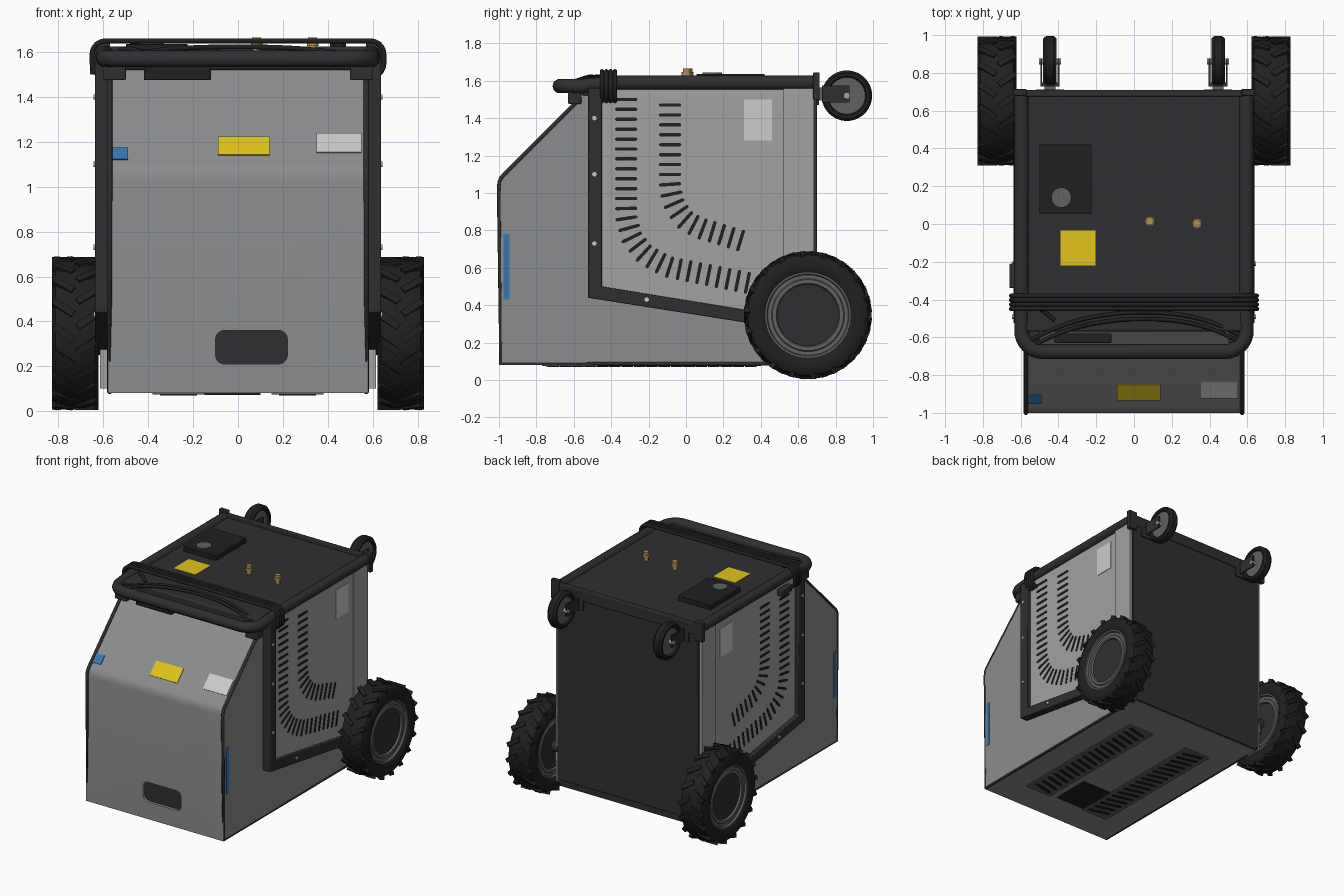
import bpy, bmesh, math
from mathutils import Matrix, Vector

if "Cube" in bpy.data.objects:
    bpy.data.objects.remove(bpy.data.objects["Cube"])


def mat(name, r, g, b):
    m = bpy.data.materials.new(name)
    m.diffuse_color = (r, g, b, 1)
    m.use_nodes = True
    m.node_tree.nodes["Principled BSDF"].inputs["Base Color"].default_value = m.diffuse_color
    return m


GREY = mat("shell_grey", .26, .265, .27)
LIGHT = mat("panel_grey", .36, .36, .36)
PALE = mat("pale_label", .55, .55, .55)
DARK = mat("dark_plastic", .028, .028, .031)
BLACK = mat("black_rubber", .014, .014, .015)
RIM = mat("rim_grey", .12, .12, .115)
YELLOW = mat("yellow", .75, .55, .01)
BLUE = mat("blue", .04, .18, .45)
BRASS = mat("brass", .45, .3, .09)


def finish(name, data, m, mirror=False, bevel=0):
    o = bpy.data.objects.new(name, data)
    bpy.context.collection.objects.link(o)
    data.materials.append(m)
    if bevel:
        b = o.modifiers.new("bevel", 'BEVEL')
        b.width, b.segments = bevel, 2
    if mirror:
        o.modifiers.new("mirror", 'MIRROR')
    return o


def mesh(name, bm, m, **kw):
    bmesh.ops.recalc_face_normals(bm, faces=bm.faces)
    me = bpy.data.meshes.new(name)
    bm.to_mesh(me)
    bm.free()
    return finish(name, me, m, **kw)


def prism(name, polys, lo, hi, m, axis='x', **kw):
    """Extrude one or more 2D outlines along an axis."""
    place = {'x': lambda p, h: (h, *p), 'y': lambda p, h: (p[0], h, p[1]), 'z': lambda p, h: (*p, h)}[axis]
    bm = bmesh.new()
    for pts in polys:
        a, b = ([bm.verts.new(place(p, h)) for p in pts] for h in (lo, hi))
        bm.faces.new(a)
        bm.faces.new(b[::-1])
        for i in range(len(pts)):
            bm.faces.new((a[i - 1], a[i], b[i], b[i - 1]))
    return mesh(name, bm, m, **kw)


def rect(a0, a1, b0, b1):
    return [(a0, b0), (a1, b0), (a1, b1), (a0, b1)]


def box(name, x, y, z, m, **kw):
    return prism(name, [rect(*x, *y)], *z, m, 'z', **kw)


def rounded(a0, a1, b0, b1, r, n=5):
    out = []
    for k, (a, b) in enumerate([(a1 - r, b1 - r), (a0 + r, b1 - r), (a0 + r, b0 + r), (a1 - r, b0 + r)]):
        for i in range(n + 1):
            t = (k + i / n) * math.pi / 2
            out.append((a + r * math.cos(t), b + r * math.sin(t)))
    return out


def capsule(c, d, length, r):
    """Slot outline centred on c, running along direction d."""
    t0 = math.atan2(d[1], d[0])
    out = []
    for k in (0, 1):
        e = t0 + k * math.pi
        for i in range(5):
            t = e - math.pi / 2 + i * math.pi / 4
            h = length / 2 - r
            out.append((c[0] + h * math.cos(e) + r * math.cos(t), c[1] + h * math.sin(e) + r * math.sin(t)))
    return out


def lathe(name, profile, centre, m, n=48, axis='x', **kw):
    """Spin a closed (offset, radius) profile about an axis."""
    bm = bmesh.new()
    rings = []
    for i in range(n):
        c, s = math.cos(2 * math.pi * i / n), math.sin(2 * math.pi * i / n)
        rings.append([bm.verts.new(Vector(centre) + Vector((a, r * c, r * s) if axis == 'x' else (r * c, r * s, a)))
                      for a, r in profile])
    for i in range(n):
        for j in range(len(profile)):
            bm.faces.new((rings[i - 1][j - 1], rings[i][j - 1], rings[i][j], rings[i - 1][j]))
    bmesh.ops.remove_doubles(bm, verts=bm.verts, dist=1e-5)
    return mesh(name, bm, m, **kw)


def disc(name, centre, r, h0, h1, m, **kw):
    return lathe(name, [(h0, 0), (h0, r), (h1, r), (h1, 0)], centre, m, **kw)


def tube(name, paths, r, m, closed=False, smooth=False, **kw):
    cu = bpy.data.curves.new(name, 'CURVE')
    cu.dimensions, cu.bevel_depth, cu.bevel_resolution, cu.use_fill_caps = '3D', r, 3, True
    for pts in paths:
        s = cu.splines.new('NURBS' if smooth else 'POLY')
        s.points.add(len(pts) - 1)
        for p, co in zip(s.points, pts):
            p.co = (*co, 1)
        s.use_cyclic_u, s.use_smooth = closed, True
        if smooth:
            s.use_endpoint_u, s.order_u, s.resolution_u = True, 4, 6
    return finish(name, cu, m, **kw)


# Main shell with rounded bend and a grip recess in the front
bend = [(-1, 1.03), (-.996, 1.06), (-.986, 1.082), (-.97, 1.10)]
edge = [(-1, .08)] + bend + [(-.565, 1.505)]
shell = prism("main_shell", [edge + [(-.54, 1.53), (.69, 1.53), (.69, .08)]], -.58, .58, GREY)
cutter = prism("recess_cutter", [rounded(-.1, .22, .21, .36, .04)], -1.1, -.955, DARK, 'y')
cut = shell.modifiers.new("recess", 'BOOLEAN')
cut.object, cut.solver = cutter, 'EXACT'
bpy.context.view_layer.objects.active = shell
bpy.ops.object.modifier_apply(modifier="recess")
bpy.data.objects.remove(cutter)
prism("recess_liner", [rounded(-.1, .22, .21, .36, .04)], -.98, -.95, DARK, 'y')
tube("shell_edge_trim", [[(.572, y, z) for y, z in [(.6, .088), (-.99, .088)] + edge[1:]]], .012, DARK, mirror=True)

# Labels on the sloped front and the sides
for n, x0, x1, z0, z1, m in [("blue_front_label", -.56, -.49, 1.12, 1.17, BLUE),
                             ("yellow_front_label", -.09, .14, 1.14, 1.22, YELLOW),
                             ("pale_front_label", .35, .55, 1.15, 1.235, PALE)]:
    prism(n, [[(z0 - 2.07, z0), (z1 - 2.07, z1), (z1 - 2.074, z1 + .004), (z0 - 2.074, z0 + .004)]], x0, x1, m)
box("blue_side_label", (.57, .584), (-.975, -.945), (.43, .78), BLUE, mirror=True)
box("pale_side_label", (.59, .609), (.31, .46), (1.28, 1.5), PALE, mirror=True)

# Side panels, frames, rear uprights and rivets
prism("side_panel", [[(-.46, 1.56), (-.46, .48), (.54, .32), (.54, 1.56)]], .57, .605, LIGHT, mirror=True)
prism("side_frame", [[(-.525, 1.56), (-.525, .44), (.68, .25), (.68, .315), (-.45, .5), (-.45, 1.56)]],
      .57, .638, DARK, mirror=True, bevel=.005)
box("rear_upright", (.56, .615), (.52, .685), (.1, 1.565), LIGHT, mirror=True)
for i, (y, z) in enumerate([(-.49, 1.4), (-.49, 1.1), (-.49, .73), (-.21, .43)]):
    disc(f"frame_rivet_{i}", (.638, y, z), .012, -.01, .007, PALE, n=12, mirror=True)
box("side_latch", (-.66, -.62), (-.34, -.21), (1.5, 1.55), DARK, bevel=.006)


# Curved rows of side vents
def vent_row(path, step):
    pts, carry = [], 0
    for a, b in zip(path, path[1:]):
        a, b = Vector(a), Vector(b)
        d, length = (b - a).normalized(), (b - a).length
        while carry < length:
            pts.append(a + d * carry)
            carry += step
        carry -= length
    out = []
    for i, p in enumerate(pts):
        t = pts[min(i + 1, len(pts) - 1)] - pts[max(i - 1, 0)]
        out.append(capsule(p, (-t.y, t.x), .12, .009))
    return out


vents = vent_row([(-.32, 1.5), (-.32, .87), (-.29, .76), (-.22, .67), (-.1, .605), (.35, .515)], .053)
vents += vent_row([(-.085, 1.47), (-.085, 1.02), (-.06, .93), (0, .85), (.08, .81), (.31, .74)], .053)
prism("side_vents", vents, .595, .608, BLACK, mirror=True)

# Underside vents and hatch
box("bottom_vent_plate", (.15, .38), (-.77, .4), (.074, .085), RIM, mirror=True)
prism("bottom_vents", [[capsule((.265, -.71 + i * .066), (1, .25), .17, .014) for i in range(17)]][0],
      .07, .08, BLACK, 'z', mirror=True)
box("bottom_hatch", (-.15, .1), (-.75, -.45), (.071, .085), BLACK)

# Back panel and top tray
box("back_panel", (-.595, .595), (.66, .7), (.1, 1.6), DARK, bevel=.004)
box("back_lower_lip", (-.57, .57), (.66, .705), (.085, .13), DARK)
box("top_tray", (-.6, .6), (-.57, .69), (1.52, 1.6), DARK, bevel=.012)
box("back_rim", (-.6, .6), (.675, .71), (1.54, 1.625), DARK, bevel=.006)
box("rear_corner_cap", (.57, .64), (.68, .715), (1.5, 1.645), DARK, bevel=.004, mirror=True)

# Handle tube along the sides and round the front
corner = [(.595 - .11 + .11 * math.cos(t), -.565 - .11 * math.sin(t), 1.571)
          for t in [i * math.pi / 16 for i in range(9)]]
half = [(.595, .69, 1.59), (.595, -.38, 1.59)] + corner
tube("handle_tube", [half + [(-x, y, z) for x, y, z in reversed(half)]], .039, DARK)
box("handle_bracket", (.5, .6), (-.63, -.56), (1.475, 1.56), DARK, bevel=.006, mirror=True)
box("handle_lock_box", (-.42, -.12), (-.63, -.58), (1.475, 1.54), BLACK, bevel=.006)

# Cable wrapped over the handle
tube("cable_coil", [[(x, y, z) for x, z in rounded(-.65, .65, 1.49, 1.65, .06)]
                    for y in (-.38, -.403, -.426, -.449)], .012, BLACK, closed=True)
tube("cable_arch", [[(-.57, -.63 + d, 1.57), (-.4, -.53 + d, 1.61), (-.15, -.47 + d, 1.625), (.15, -.46 + d, 1.625),
                     (.4, -.5 + d, 1.61), (.58, -.6 + d, 1.57)] for d in (0, -.035)], .011, BLACK, smooth=True)
tube("cable_tail", [[(-.53, -.43, 1.61), (-.48, -.46, 1.615), (-.42, -.51, 1.6)]], .011, BLACK)

# Controls and fittings on the top
box("control_box", (-.5, -.225), (.055, .42), (1.59, 1.637), BLACK, bevel=.004)
disc("control_knob", (-.385, .14, 1.637), .053, -.01, .008, RIM, n=32, axis='z')
box("yellow_top_label", (-.39, -.205), (-.22, -.035), (1.595, 1.604), YELLOW)
for i, (x, y) in enumerate([(.083, .015), (.333, .003)]):
    lathe(f"brass_fitting_{i}", [(0, 0), (0, .017), (.03, .017), (.03, .026), (.05, .026), (.05, .02), (.068, .02),
                                 (.068, 0)], (x, y, 1.597), BRASS, n=6 if i < 0 else 12, axis='z')

# Large drive wheels with angled lugs
WC = (.725, .652, .347)
tread = [(.088, .225), (.103, .25), (.103, .295), (.088, .322), (.04, .333)]
lathe("tyre", tread + [(-a, r) for a, r in reversed(tread)], WC, BLACK, n=64, mirror=True)
rim = [(.06, .16), (.083, .17), (.083, .19), (.076, .195), (.076, .215), (.09, .22), (.09, .235)]
lathe("wheel_rim", rim + [(-a, r) for a, r in reversed(rim)], WC, RIM, mirror=True)
lathe("wheel_hub", [(-.07, 0), (-.07, .165), (.07, .165), (.07, 0)], WC, DARK, mirror=True)
disc("axle", WC, .04, -.725, 0, DARK, n=24, mirror=True)
bm = bmesh.new()
for side in (-1, 1):
    for i in range(18):
        turn = 2 * math.pi * (i + (.5 if side > 0 else 0)) / 18
        bmesh.ops.create_cube(bm, size=1, matrix=Matrix.Translation(WC) @ Matrix.Rotation(turn, 4, 'X')
                              @ Matrix.Translation((side * .052, 0, .326))
                              @ Matrix.Rotation(side * math.radians(35), 4, 'Z') @ Matrix.Diagonal((.105, .032, .03, 1)))
mesh("tyre_lugs", bm, BLACK, mirror=True)

# Rear casters high on the back
CC = (.445, .86, 1.52)
ct = [(.025, .098), (.036, .105), (.036, .122), (.02, .135)]
lathe("caster_tyre", ct + [(-a, r) for a, r in reversed(ct)], CC, BLACK, mirror=True)
lathe("caster_wheel", [(-.022, 0), (-.022, .1), (.022, .1), (.022, 0)], CC, RIM, mirror=True)
disc("caster_axle", CC, .016, -.058, .058, LIGHT, n=16, mirror=True)
for n, x in (("inner", .394), ("outer", .486)):
    box(f"caster_fork_{n}", (x, x + .01), (.745, .875), (1.483, 1.575), DARK, mirror=True)
box("caster_fork_bridge", (.394, .496), (.728, .75), (1.483, 1.575), DARK, mirror=True)
box("caster_stem", (.415, .475), (.7, .73), (1.495, 1.565), RIM, mirror=True)
box("caster_mount", (.37, .52), (.695, .712), (1.47, 1.6), DARK, mirror=True)

# Smooth shading with crisp edges
bpy.ops.object.select_all(action='DESELECT')
for o in bpy.data.objects:
    o.select_set(o.type == 'MESH')
bpy.context.view_layer.objects.active = shell
bpy.ops.object.shade_smooth_by_angle(angle=math.radians(32))
